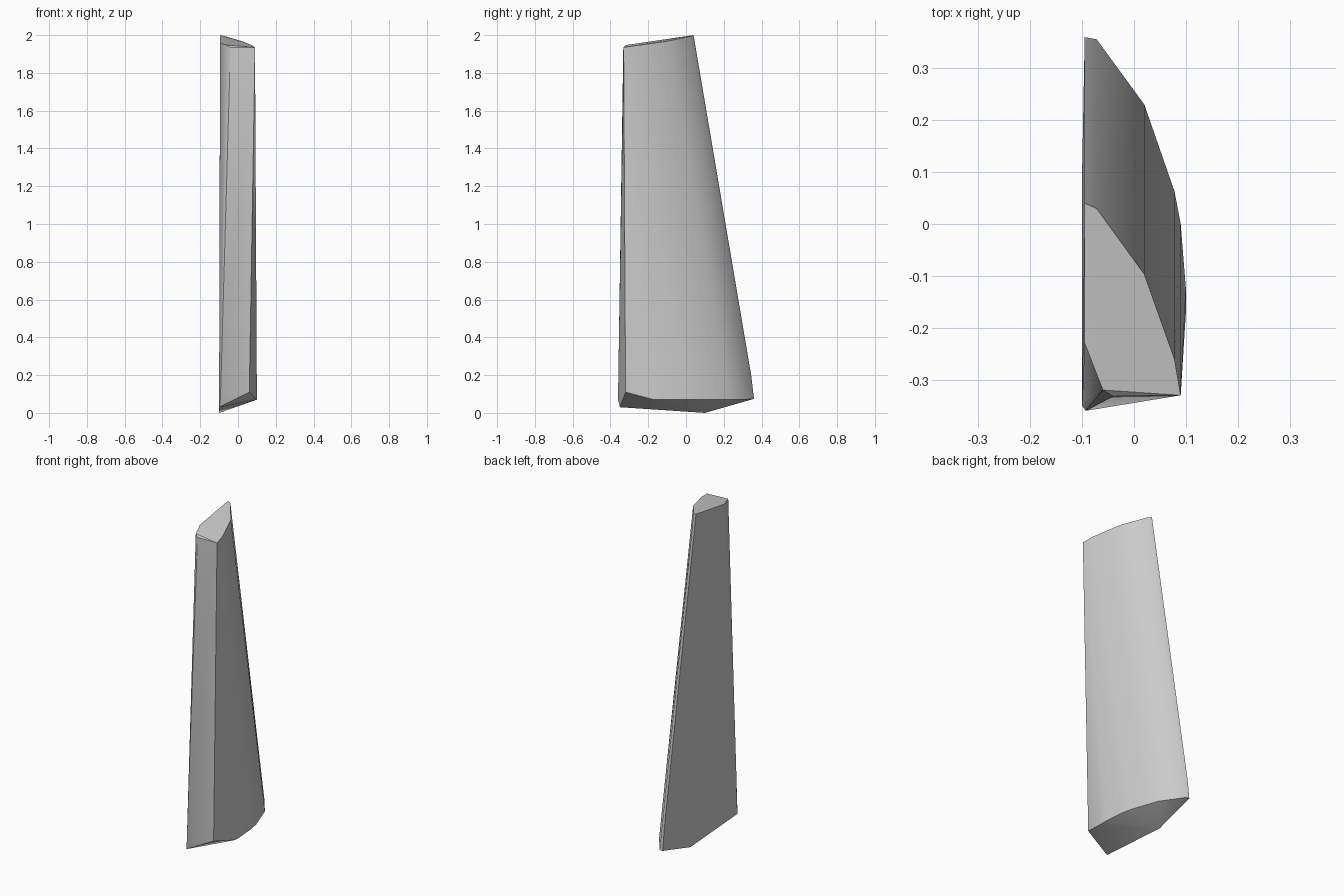
import bpy
import bmesh
import math

cube = bpy.data.objects.get("Cube")
if cube:
    bpy.data.objects.remove(cube, do_unlink=True)

# Plain stone grey
grey = bpy.data.materials.new("stone_grey")
grey.use_nodes = True
colour = (0.6, 0.6, 0.6, 1.0)
grey.diffuse_color = colour
grey.node_tree.nodes["Principled BSDF"].inputs["Base Color"].default_value = colour

# Sloping top facet, from the back peak round to the front bevel
top_ring = [
    (-0.095, 0.04, 2.0), (-0.072, 0.03, 1.995), (0.02, -0.097, 1.968),
    (0.078, -0.26, 1.945), (0.09, -0.33, 1.935), (-0.04, -0.332, 1.935),
    (-0.06, -0.32, 1.947), (-0.095, -0.23, 1.958),
]

# Curved lower rim of the rounded side, from back to front
lower_rim = [
    (-0.095, 0.345, 0.2), (-0.095, 0.36, 0.075), (-0.072, 0.356, 0.073),
    (0.02, 0.23, 0.07), (0.078, 0.063, 0.07), (0.09, 0.0, 0.07),
    (0.1, -0.125, 0.07), (0.1, -0.17, 0.07), (0.06, -0.32, 0.11),
]

# Pointed underside along the flat side
underside = [(-0.1, 0.1, 0.0), (-0.1, -0.35, 0.03), (-0.093, -0.36, 0.07)]

# Faceted shard: convex skin over the rings, with flat facets merged
bm = bmesh.new()
for point in top_ring + lower_rim + underside:
    bm.verts.new(point)
bmesh.ops.convex_hull(bm, input=bm.verts[:])
bmesh.ops.dissolve_limit(bm, angle_limit=math.radians(1.5),
                         verts=bm.verts[:], edges=bm.edges[:])
bmesh.ops.recalc_face_normals(bm, faces=bm.faces[:])
mesh = bpy.data.meshes.new("shard")
bm.to_mesh(mesh)
bm.free()
mesh.materials.append(grey)

shard = bpy.data.objects.new("shard", mesh)
bpy.context.collection.objects.link(shard)

# Smooth the rounded side, keep the cut edges sharp
bpy.ops.object.select_all(action="DESELECT")
shard.select_set(True)
bpy.context.view_layer.objects.active = shard
bpy.ops.object.shade_smooth_by_angle(angle=math.radians(30))
